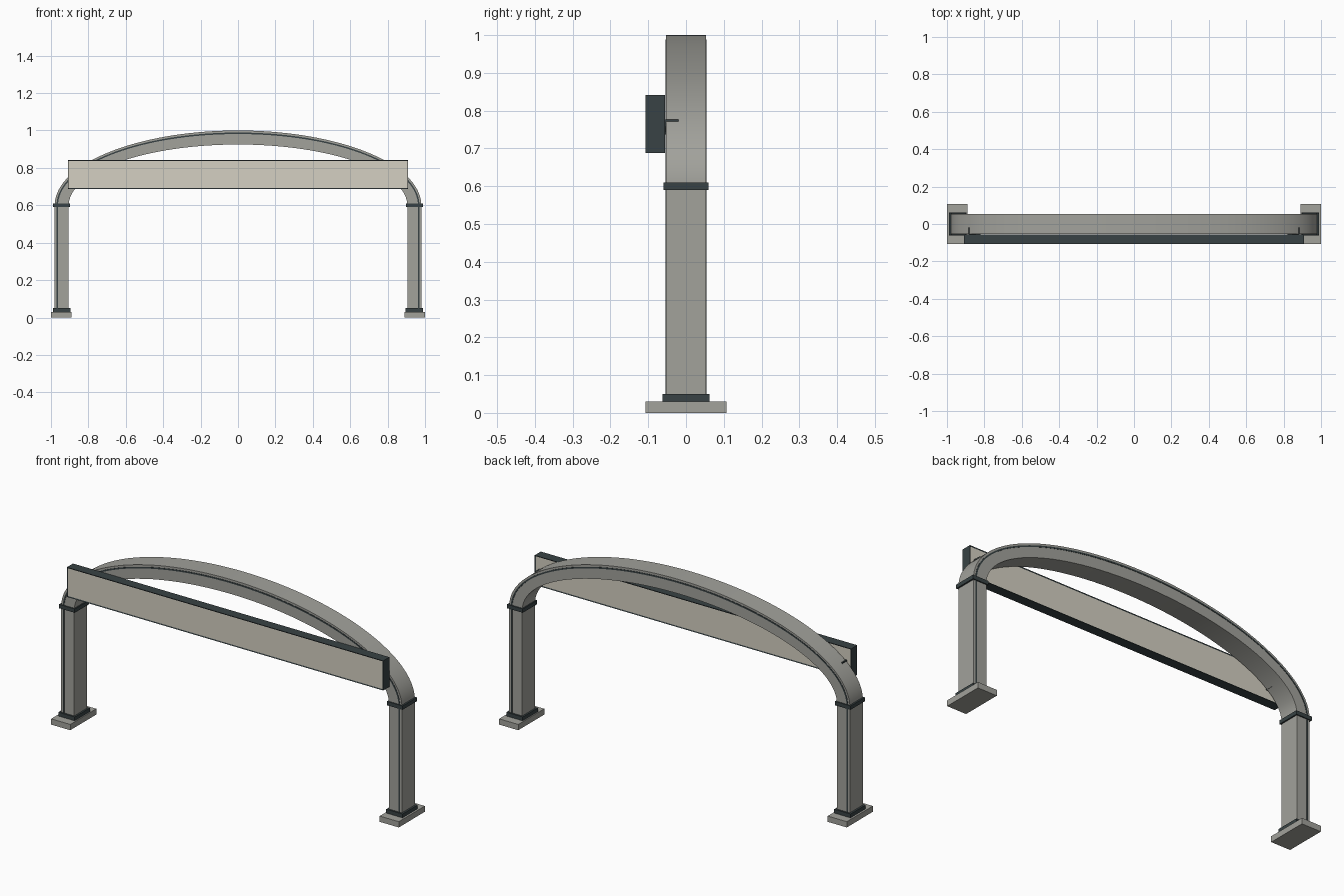
import bpy, bmesh, math

cube = bpy.data.objects.get("Cube")
if cube:
    bpy.data.objects.remove(cube, do_unlink=True)


def material(name, rgb):
    m = bpy.data.materials.new(name)
    m.use_nodes = True
    m.diffuse_color = (*rgb, 1)
    m.node_tree.nodes["Principled BSDF"].inputs["Base Color"].default_value = (*rgb, 1)
    return m


GREY = material("warm grey metal", (0.36, 0.36, 0.33))
DARK = material("dark slate trim", (0.04, 0.055, 0.058))
CREAM = material("cream panel", (0.66, 0.63, 0.54))


def finish(name, bm, *mats):
    bmesh.ops.recalc_face_normals(bm, faces=bm.faces)
    mesh = bpy.data.meshes.new(name)
    bm.to_mesh(mesh)
    bm.free()
    ob = bpy.data.objects.new(name, mesh)
    for m in mats:
        mesh.materials.append(m)
    bpy.context.collection.objects.link(ob)
    return ob


def box_mesh(x, y, z):
    bm = bmesh.new()
    bmesh.ops.create_cube(bm, size=1)
    for v in bm.verts:
        v.co = [(r[0] + r[1]) / 2 + c * (r[1] - r[0]) for r, c in zip((x, y, z), v.co)]
    return bm


def box(name, x, y, z, mat):
    return finish(name, box_mesh(x, y, z), mat)


SPRING = 0.6     # height where the legs meet the arch
STEPS = 72


def band(name, outer, inner, depth, mat, foot=None):
    """Half-elliptical band between two ellipses, with optional straight legs."""
    def path(a, b):
        pts = [(a * math.cos(math.pi * i / STEPS),
                SPRING + b * math.sin(math.pi * i / STEPS)) for i in range(STEPS + 1)]
        return pts if foot is None else [(a, foot)] + pts + [(-a, foot)]

    bm = bmesh.new()
    rings = []
    for (xo, zo), (xi, zi) in zip(path(*outer), path(*inner)):
        rings.append([bm.verts.new(p) for p in
                      ((xo, -depth, zo), (xo, depth, zo), (xi, depth, zi), (xi, -depth, zi))])
    for r, s in zip(rings, rings[1:]):
        for k in range(4):
            n = (k + 1) % 4
            bm.faces.new((r[k], r[n], s[n], s[k]))
    bm.faces.new(rings[0])
    bm.faces.new(rings[-1])
    ob = finish(name, bm, mat)
    bpy.ops.object.select_all(action="DESELECT")
    bpy.context.view_layer.objects.active = ob
    ob.select_set(True)
    bpy.ops.object.shade_smooth_by_angle(angle=math.radians(30))
    return ob


# Arch and the thin dark line that follows it down both legs
band("arch", (0.98, 0.4), (0.905, 0.325), 0.053, GREY)
band("trim_line", (0.97, 0.389), (0.962, 0.381), 0.0545, DARK, foot=0.05)

# Legs, feet and collars on both sides
for side, s in (("left", 1), ("right", -1)):
    def span(a, b):
        return sorted((s * a, s * b))
    box(side + "_base_plate", span(0.89, 1.0), (-0.107, 0.107), (0, 0.03), GREY)
    box(side + "_shoe", span(0.896, 0.99), (-0.062, 0.062), (0.03, 0.05), DARK)
    box(side + "_leg", span(0.905, 0.98), (-0.053, 0.053), (0.05, SPRING), GREY)
    box(side + "_collar", span(0.898, 0.988), (-0.059, 0.059), (0.59, 0.61), DARK)
    box(side + "_sign_bracket", span(0.82, 0.885), (-0.06, -0.02), (0.737, 0.777), DARK)

# Sign board: dark frame with cream panels inset on the front and back
bm = box_mesh((-0.91, 0.91), (-0.107, -0.056), (0.688, 0.842))
bm.normal_update()
panels = [f for f in bm.faces if abs(f.normal.y) > 0.9]
bmesh.ops.inset_individual(bm, faces=panels, thickness=0.007, depth=-0.003)
for f in panels:
    f.material_index = 1
finish("sign_board", bm, DARK, CREAM)
